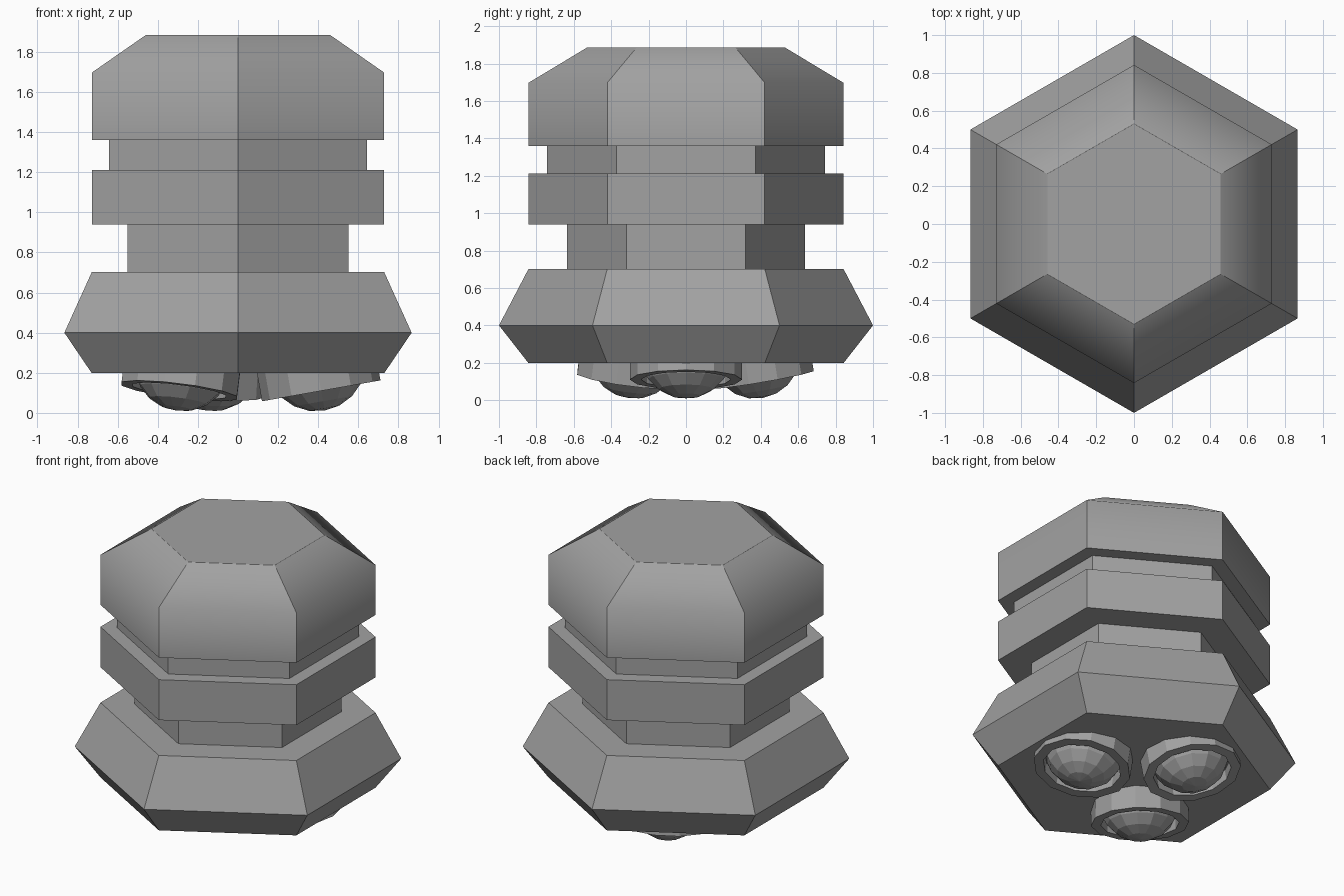
import bpy
import bmesh
from math import cos, sin, pi, radians
from mathutils import Matrix

cube = bpy.data.objects.get("Cube")
if cube:
    bpy.data.objects.remove(cube, do_unlink=True)

# Single grey material
grey = bpy.data.materials.new("mid_grey")
grey.use_nodes = True
color = (0.36, 0.36, 0.36, 1)
grey.diffuse_color = color
grey.node_tree.nodes["Principled BSDF"].inputs["Base Color"].default_value = color


def finish(name, bm, matrix=None):
    bmesh.ops.recalc_face_normals(bm, faces=bm.faces)
    mesh = bpy.data.meshes.new(name)
    bm.to_mesh(mesh)
    bm.free()
    mesh.materials.append(grey)
    obj = bpy.data.objects.new(name, mesh)
    bpy.context.collection.objects.link(obj)
    if matrix:
        obj.matrix_world = matrix
    return obj


def lathe(profile, sides, start=0.0, closed=False):
    """Revolve (radius, z) points; an open profile gets end caps."""
    bm = bmesh.new()
    loops = []
    for r, z in profile:
        angles = [start + 2 * pi * i / sides for i in range(sides)]
        loops.append([bm.verts.new((r * cos(a), r * sin(a), z)) for a in angles])
    pairs = list(zip(loops, loops[1:]))
    if closed:
        pairs.append((loops[-1], loops[0]))
    else:
        bm.faces.new(loops[0])
        bm.faces.new(loops[-1])
    for low, high in pairs:
        for i in range(sides):
            j = (i + 1) % sides
            bm.faces.new((low[i], low[j], high[j], high[i]))
    return bm


# Hexagonal body, stacked from the bottom up
body_parts = {
    "base": [(0.842, 0.198), (1.0, 0.4), (0.842, 0.702)],
    "lower_neck": [(0.635, 0.68), (0.635, 0.96)],
    "collar": [(0.842, 0.94), (0.842, 1.212)],
    "upper_neck": [(0.742, 1.19), (0.742, 1.38)],
}
for name, profile in body_parts.items():
    finish(name, lathe(profile, 6, pi / 2))

# Cap: each side blends smoothly into its slope, corners stay sharp
shoulder = 1.697
cap = lathe([(0.842, 1.36), (0.842, shoulder), (0.53, 1.885)], 6, pi / 2)
for face in cap.faces:
    face.smooth = len(face.verts) == 4
for edge in cap.edges:
    edge.smooth = all(abs(v.co.z - shoulder) < 0.001 for v in edge.verts)
finish("cap", cap)

# Three tilted thrusters under the base: an open ring around a faceted dome
ring_profile = [(0.30, 0), (0.30, 0.15), (0.24, 0.15), (0.24, 0)]
for number, angle in enumerate((0, 109, 225), 1):
    place = (Matrix.Rotation(radians(angle), 4, "Z")
             @ Matrix.Translation((0.415, 0, 0.11))
             @ Matrix.Rotation(radians(-10), 4, "Y"))
    finish(f"thruster_ring_{number}", lathe(ring_profile, 12, closed=True), place)
    dome = bmesh.new()
    bmesh.ops.create_uvsphere(dome, u_segments=12, v_segments=10, radius=0.25)
    upper = [v for v in dome.verts if v.co.z > 0.01]
    bmesh.ops.delete(dome, geom=upper, context="VERTS")
    bmesh.ops.holes_fill(dome, edges=[e for e in dome.edges if e.is_boundary])
    finish(f"thruster_dome_{number}", dome,
           place @ Matrix.Translation((0, 0, 0.15)))
